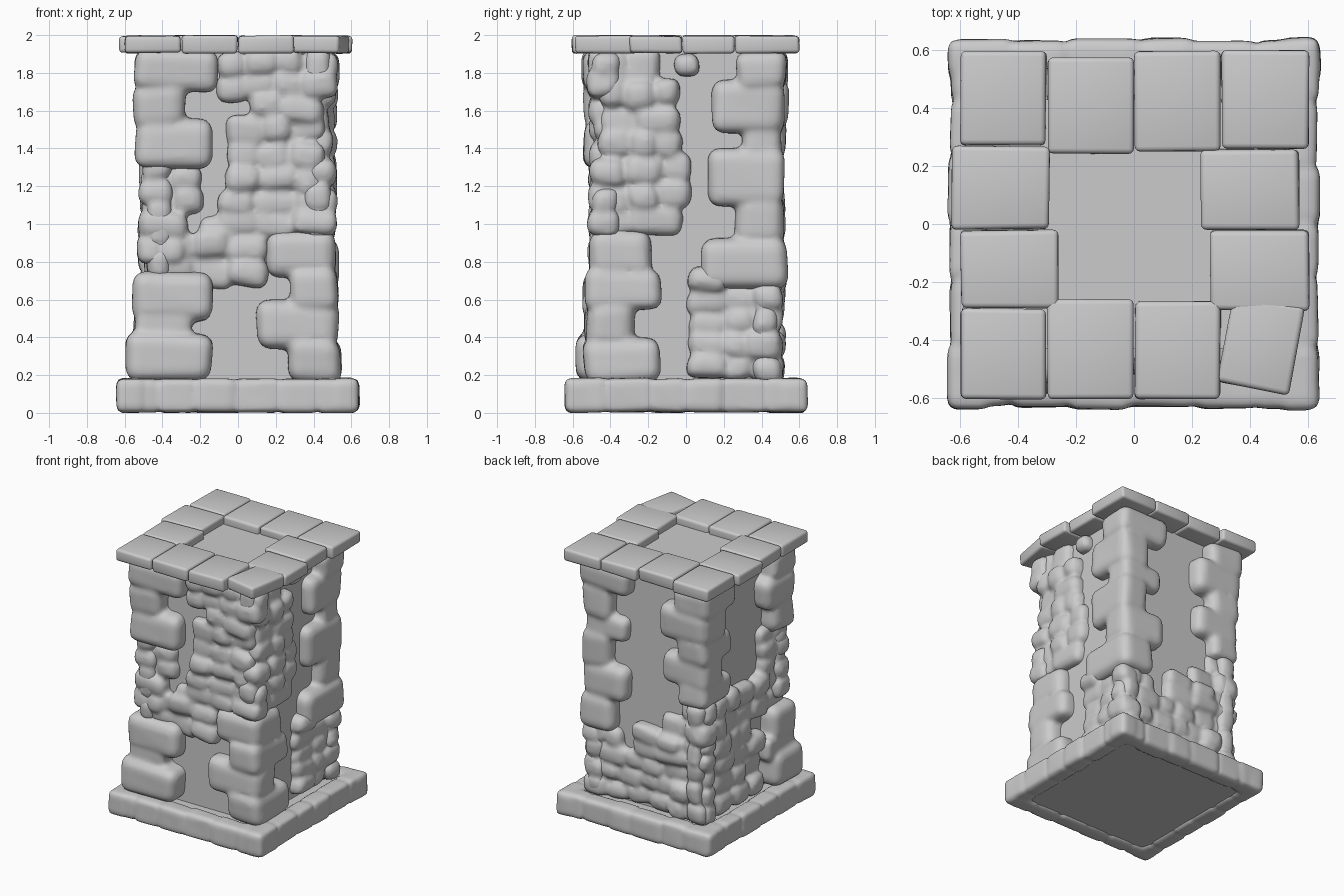
import bpy, bmesh, random
from mathutils import Matrix, Vector

random.seed(7)
if "Cube" in bpy.data.objects:
    bpy.data.objects.remove(bpy.data.objects["Cube"])

stone_grey = bpy.data.materials.new("stone_grey")
stone_grey.use_nodes = True
GREY = (0.6, 0.6, 0.6, 1)
stone_grey.diffuse_color = GREY
stone_grey.node_tree.nodes["Principled BSDF"].inputs["Base Color"].default_value = GREY


def finish(bm, name, smooth=True, fused=0):
    """Turn the mesh into an object; fused is the number of smoothing passes."""
    mesh = bpy.data.meshes.new(name)
    for f in bm.faces:
        f.smooth = smooth
    bm.to_mesh(mesh)
    bm.free()
    mesh.materials.append(stone_grey)
    obj = bpy.data.objects.new(name, mesh)
    bpy.context.collection.objects.link(obj)
    if fused:
        remesh = obj.modifiers.new("fuse_stones", "REMESH")
        remesh.mode = "VOXEL"
        remesh.voxel_size = 0.017
        remesh.use_smooth_shade = True
        soften = obj.modifiers.new("soften", "SMOOTH")
        soften.factor = 0.5
        soften.iterations = fused
    return obj


def stone(bm, p, q, soft, wobble, turn=0.0, axis="Z"):
    """Add one uneven rounded block between two opposite corners."""
    lo = Vector(min(a, b) for a, b in zip(p, q))
    hi = Vector(max(a, b) for a, b in zip(p, q))
    size, mid = hi - lo, (lo + hi) / 2
    spin = Matrix.Rotation(turn, 3, axis)
    verts = bmesh.ops.create_cube(bm, size=1)["verts"]
    for v in verts:
        c = Vector(c * s + random.uniform(-wobble, wobble) for c, s in zip(v.co, size))
        v.co = mid + spin @ c
    edges = list({e for v in verts for e in v.link_edges})
    bmesh.ops.bevel(bm, geom=edges, offset=soft * min(size), segments=3,
                    profile=0.5, affect="EDGES", clamp_overlap=True)


def box(name, half, z0, z1):
    bm = bmesh.new()
    bmesh.ops.create_cube(bm, size=1)
    for v in bm.verts:
        v.co = (v.co.x * 2 * half, v.co.y * 2 * half, z0 if v.co.z < 0 else z1)
    return finish(bm, name, False)


# Along direction and outward direction of each side
UP = Vector((0, 0, 1))
SIDES = {"front": ((1, 0, 0), (0, -1, 0)), "left": ((0, 1, 0), (1, 0, 0)),
         "back": ((1, 0, 0), (0, 1, 0)), "right": ((0, 1, 0), (-1, 0, 0))}
SIDES = {k: (Vector(a), Vector(o)) for k, (a, o) in SIDES.items()}

# Plain core and floor plate
box("wall_core", 0.43, 0.02, 1.94)
box("base_plate", 0.535, 0.018, 0.155)

# Base course
bm = bmesh.new()
for along, out in SIDES.values():
    cuts = [0.635 * (k / 3 - 1) for k in range(7)]
    cuts[2:-2] = [c + random.uniform(-0.03, 0.03) for c in cuts[2:-2]]
    for a, b in zip(cuts, cuts[1:]):
        face = random.uniform(0.63, 0.645)
        stone(bm, along * (a - 0.006) + out * 0.5 + UP * 0.003,
              along * (b + 0.006) + out * face + UP * 0.182, 0.22, 0.006)
finish(bm, "base_blocks", fused=2)

# Cap course: two opposite corners of each block
CAP = [(-.6, .27, -.3, .6), (-.3, .24, 0, .575), (0, .25, .3, .6), (.3, .26, .605, .6),
       (-.63, -.02, -.29, .27), (-.6, -.29, -.26, -.02),
       (.23, -.02, .57, .26), (.26, -.3, .605, -.02),
       (-.6, -.605, -.3, -.29), (-.3, -.605, 0, -.26), (0, -.605, .3, -.265)]
bm = bmesh.new()
for x0, y0, x1, y1 in CAP:
    stone(bm, (x0 + .002, y0 + .002, 1.904), (x1 - .002, y1 - .002, 1.997), 0.2, 0.004)
stone(bm, (.315, -.57, 1.904), (.565, -.26, 1.997), 0.2, 0.004, -0.19)
cap = finish(bm, "cap_blocks")
bpy.ops.object.select_all(action="DESELECT")
cap.select_set(True)
bpy.context.view_layer.objects.active = cap
bpy.ops.object.shade_smooth_by_angle(angle=0.6)

# Corner blocks: bottom, top, inner reach along x, inner reach along y, outer face
QUOINS = {
    ("front_right", -1, -1): [
        (.17, .42, .14, .23, .59), (.39, .54, .24, .2, .54), (.48, .74, .14, .28, .55),
        (1.3, 1.56, .14, .28, .54), (1.5, 1.75, .28, .2, .55), (1.7, 1.92, .11, .26, .55)],
    ("front_left", 1, -1): [
        (.16, .4, .26, .14, .54), (.33, .6, .1, .26, .53), (.54, .77, .28, .13, .53),
        (.71, .97, .15, .19, .52)],
    ("back_left", 1, 1): [
        (.66, .92, .25, .09, .54), (.89, 1.16, .15, .26, .52), (1.1, 1.4, .28, .12, .52),
        (1.34, 1.53, .16, .3, .5), (1.48, 1.76, .28, .14, .52), (1.71, 1.92, .12, .27, .53)],
    ("back_right", -1, 1): [
        (1.02, 1.22, .28, .18, .52), (1.16, 1.4, .14, .27, .52), (1.34, 1.56, .27, .16, .52),
        (1.5, 1.76, .13, .27, .54), (1.71, 1.92, .25, .15, .54)],
}
for (name, sx, sy), blocks in QUOINS.items():
    bm = bmesh.new()
    for z0, z1, rx, ry, out in blocks:
        stone(bm, (sx * rx, sy * ry, z0), (sx * out, sy * out, z1), 0.26, 0.016)
        # Neck that joins each block to its neighbours
        stone(bm, (sx * .3, sy * .3, z0 - .01), (sx * .49, sy * .49, z1 + .01), 0.2, 0.008)
    finish(bm, name + "_corner_blocks", fused=4)

# Patches of small rubble on each side: start, end, bottom, top
RUBBLE = {
    "front": [(-.5, -.2, 1.05, 1.31), (-.52, -.28, .8, 1.06), (-.4, .15, .69, .95),
              (-.2, 0, .92, 1.03), (-.1, .51, .95, 1.18), (-.05, .45, 1.17, 1.57),
              (.07, .45, 1.56, 1.68), (-.1, .52, 1.67, 1.91)],
    "left": [(-.5, -.03, .95, 1.08), (-.5, .02, 1.08, 1.36), (-.45, -.04, 1.35, 1.75),
             (-.5, -.15, 1.73, 1.91), (-.05, .05, 1.8, 1.9),
             (.02, .21, .19, .76), (.2, .5, .18, .68)],
    "back": [(-.51, .51, .17, .55), (-.51, .1, .54, .76), (.22, .5, .54, .68),
             (-.51, -.12, .75, .9), (-.51, -.28, .89, 1.04)],
    "right": [(-.5, -.22, 1.0, 1.36), (-.5, .1, .72, 1.02), (-.22, .51, .17, .6),
              (-.1, .51, .58, .75), (.08, .51, .74, 1.05)],
}
for side, patches in RUBBLE.items():
    along, out = SIDES[side]
    axis = "Y" if out.y else "X"
    bm = bmesh.new()
    for u0, u1, z0, z1 in patches:
        # Mortar bed behind the stones
        stone(bm, along * max(u0 + .03, -.45) + out * .36 + UP * (z0 + .03),
              along * min(u1 - .03, .45) + out * .455 + UP * (z1 - .03), 0.1, 0)
        rows = max(1, round((z1 - z0) / 0.125))
        high = (z1 - z0) / rows
        for r in range(rows):
            count = max(1, round((u1 - u0) / random.uniform(0.14, 0.2)))
            cuts = [u0 + (u1 - u0) * k / count for k in range(count + 1)]
            cuts[1:-1] = [c + random.uniform(-0.03, 0.03) for c in cuts[1:-1]]
            for a, b in zip(cuts, cuts[1:]):
                z = z0 + r * high + random.uniform(-0.015, 0.015)
                face = random.uniform(0.475, 0.53)
                stone(bm, along * (a - .012) + UP * (z - .012) + out * 0.35,
                      along * (b + .012) + UP * (z + high + .012) + out * face,
                      0.38, 0.015, random.uniform(-0.15, 0.15), axis)
    finish(bm, side + "_rubble", fused=2)
